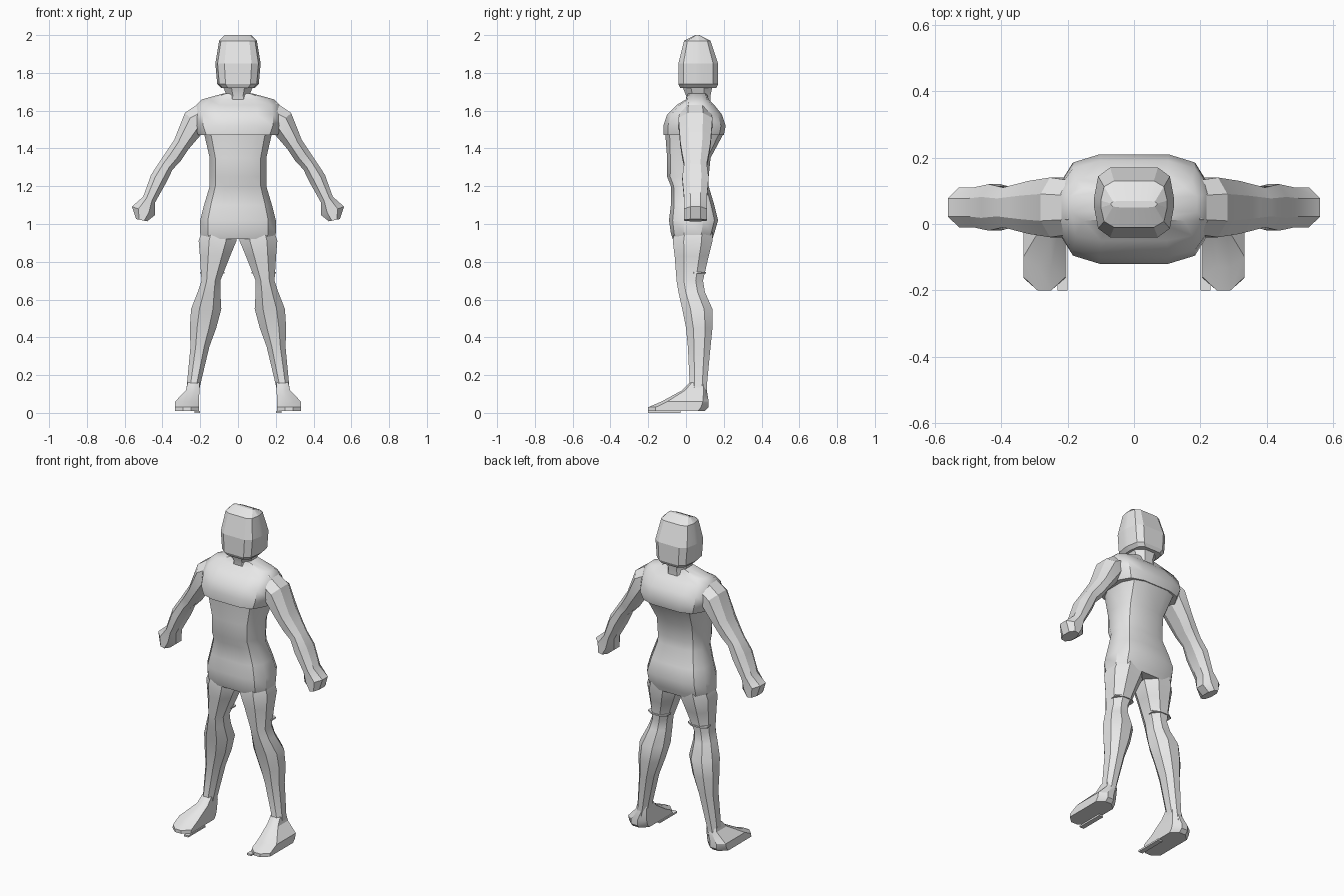
import bpy, bmesh, math
from mathutils import Vector

cube = bpy.data.objects.get("Cube")
if cube:
    bpy.data.objects.remove(cube, do_unlink=True)

grey = bpy.data.materials.new("plain_grey")
grey.use_nodes = True
grey.diffuse_color = (0.8, 0.8, 0.8, 1)
grey.node_tree.nodes["Principled BSDF"].inputs["Base Color"].default_value = grey.diffuse_color

# Quarter outlines of the cross-sections, as fractions of the half width and half depth
LIMB = [(0.45, 1), (1, 0.45)]
TORSO = [(0.45, 1), (0.8, 0.85), (1, 0.4)]
HEAD = [(0.6, 1), (0.9, 0.75), (1, 0.15)]
FOOT = [(0.3, 1), (0.9, 0.75)]
SQUARE = [(1, 1)]


def outline(quarter):
    """Full closed outline from one quarter."""
    right = quarter + [(u, -v) for u, v in reversed(quarter)]
    return right + [(-u, -v) for u, v in right]


def section(z, half, front, back, x=0):
    """Level cross-section: its centre and its two half axes."""
    centre = Vector((x, (front + back) / 2, z))
    return centre, Vector((half, 0, 0)), Vector((0, (back - front) / 2, 0))


def leg_section(z, half, front, back):
    """The legs spread steadily outwards towards the ground."""
    return section(z, half, front, back, x=0.26 - z / 6)


def foot_section(z, half, front, back):
    """The feet keep a straight inner side."""
    return section(z, half, front, back, x=0.2 + half)


def across_path(joints):
    """Sections square to a path in the frontal plane, from x, z, half width, half depth."""
    sections = []
    for i, (x, z, half, depth) in enumerate(joints):
        before, after = joints[max(i - 1, 0)], joints[min(i + 1, len(joints) - 1)]
        side = Vector((before[1] - after[1], 0, after[0] - before[0])).normalized()
        sections.append((Vector((x, 0.05, z)), side * half, Vector((0, depth, 0))))
    return sections


def loft(name, sections, quarter, mirrored=False, angle=30):
    """Skin a closed body over a row of sections."""
    bm = bmesh.new()
    rings = [[bm.verts.new(centre + side * u + depth * v) for u, v in outline(quarter)]
             for centre, side, depth in sections]
    for low, high in zip(rings, rings[1:]):
        for i in range(len(low)):
            bm.faces.new((low[i - 1], low[i], high[i], high[i - 1]))
    bm.faces.new(rings[0])
    bm.faces.new(rings[-1])
    bmesh.ops.recalc_face_normals(bm, faces=bm.faces)
    mesh = bpy.data.meshes.new(name)
    bm.to_mesh(mesh)
    bm.free()
    mesh.materials.append(grey)
    obj = bpy.data.objects.new(name, mesh)
    bpy.context.collection.objects.link(obj)
    bpy.ops.object.select_all(action="DESELECT")
    obj.select_set(True)
    bpy.context.view_layer.objects.active = obj
    bpy.ops.object.shade_smooth_by_angle(angle=math.radians(angle))
    if mirrored:
        obj.modifiers.new("Mirror", "MIRROR").use_axis[0] = True


# Head and neck
loft("head", [
    section(z=1.72, half=0.09, front=-0.03, back=0.16),
    section(z=1.74, half=0.11, front=-0.04, back=0.17),
    section(z=1.85, half=0.12, front=-0.04, back=0.17),
    section(z=1.97, half=0.1, front=-0.01, back=0.13),
    section(z=2, half=0.07, front=0.05, back=0.07),
], HEAD, angle=12)
loft("neck", [
    section(z=1.62, half=0.08, front=0, back=0.13),
    section(z=1.68, half=0.06, front=0, back=0.13),
    section(z=1.73, half=0.08, front=-0.02, back=0.14),
], LIMB)

# Chest shell overhanging the abdomen
loft("chest", [
    section(z=1.47, half=0.21, front=-0.12, back=0.2),
    section(z=1.52, half=0.23, front=-0.12, back=0.21),
    section(z=1.58, half=0.23, front=-0.1, back=0.19),
    section(z=1.63, half=0.22, front=-0.05, back=0.15),
    section(z=1.66, half=0.19, front=0, back=0.12),
    section(z=1.69, half=0.08, front=0.01, back=0.11),
], TORSO, angle=35)

# Abdomen and hips
loft("abdomen", [
    section(z=0.92, half=0.19, front=-0.07, back=0.14),
    section(z=0.95, half=0.2, front=-0.08, back=0.15),
    section(z=1.02, half=0.2, front=-0.09, back=0.17),
    section(z=1.1, half=0.18, front=-0.08, back=0.15),
    section(z=1.2, half=0.15, front=-0.08, back=0.12),
    section(z=1.25, half=0.15, front=-0.1, back=0.12),
    section(z=1.35, half=0.15, front=-0.1, back=0.13),
    section(z=1.48, half=0.18, front=-0.11, back=0.2),
], TORSO, angle=35)

# Arms from shoulder to closed hand
shoulder, upper_arm, biceps, elbow = (
    (0.23, 1.54, 0.07, 0.09), (0.3, 1.42, 0.045, 0.08), (0.34, 1.36, 0.045, 0.07), (0.38, 1.31, 0.04, 0.06))
forearm, wrist, palm, knuckles = (
    (0.42, 1.24, 0.045, 0.07), (0.47, 1.13, 0.035, 0.06), (0.5, 1.07, 0.065, 0.06), (0.51, 1.02, 0.03, 0.06))
collar = (0.17, 1.56, 0.09, 0.08)
loft("arms", across_path(
    [collar, shoulder, upper_arm, biceps, elbow, forearm, wrist, palm, knuckles]), LIMB, mirrored=True)

# Legs
loft("legs", [
    leg_section(z=0.97, half=0.09, front=-0.06, back=0.14),
    leg_section(z=0.91, half=0.1, front=-0.07, back=0.14),
    leg_section(z=0.83, half=0.08, front=-0.06, back=0.12),
    leg_section(z=0.7, half=0.05, front=-0.05, back=0.09),
    leg_section(z=0.64, half=0.06, front=-0.04, back=0.1),
    leg_section(z=0.55, half=0.08, front=-0.02, back=0.14),
    leg_section(z=0.45, half=0.07, front=0, back=0.14),
    leg_section(z=0.35, half=0.05, front=0.01, back=0.13),
    leg_section(z=0.14, half=0.035, front=0.02, back=0.11),
    leg_section(z=0.08, half=0.035, front=0, back=0.11),
], LIMB, mirrored=True)

# Thin creases behind the knees
loft("knee_creases", [
    leg_section(z=0.737, half=0.065, front=0.02, back=0.105),
    leg_section(z=0.745, half=0.065, front=0.02, back=0.105),
], LIMB, mirrored=True)

# Feet, sloping forward to the toes, with thin sole corners on the inner side
loft("feet", [
    foot_section(z=0.16, half=0.035, front=0.02, back=0.1),
    foot_section(z=0.12, half=0.04, front=-0.02, back=0.11),
    foot_section(z=0.06, half=0.07, front=-0.13, back=0.12),
    foot_section(z=0.03, half=0.07, front=-0.2, back=0.12),
    foot_section(z=0.01, half=0.07, front=-0.2, back=0.1),
], FOOT, mirrored=True)
loft("sole_corners", [
    foot_section(z=0, half=0.015, front=-0.2, back=-0.03),
    foot_section(z=0.01, half=0.015, front=-0.2, back=-0.03),
], SQUARE, mirrored=True)
